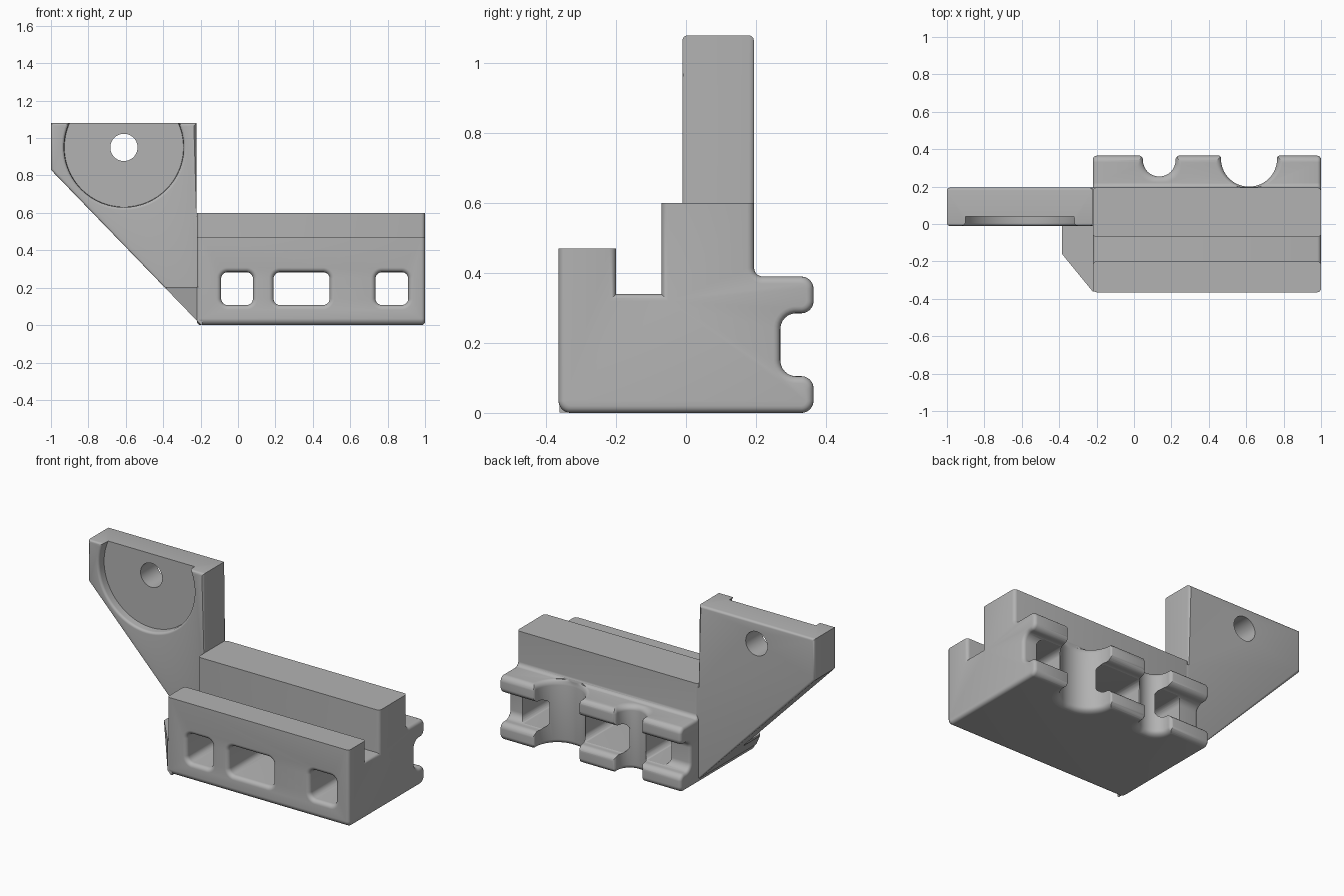
import bpy, bmesh
from math import sin, cos, tan, pi
from mathutils import Vector

cube = bpy.data.objects.get("Cube")
if cube:
    bpy.data.objects.remove(cube, do_unlink=True)

grey = bpy.data.materials.new("plain grey")
grey.use_nodes = True
colour = (0.45, 0.45, 0.45, 1)
grey.diffuse_color = colour
grey.node_tree.nodes["Principled BSDF"].inputs["Base Color"].default_value = colour


def rounded(points, steps=8):
    """2D outline; a third value on a point is its corner radius."""
    out = []
    for i, p in enumerate(points):
        here = Vector(p[:2])
        if len(p) < 3:
            out.append(here)
            continue
        u = (Vector(points[i - 1][:2]) - here).normalized()
        v = (Vector(points[(i + 1) % len(points)][:2]) - here).normalized()
        half, r = u.angle(v) / 2, p[2]
        centre = here + (u + v).normalized() * r / sin(half)
        start, end = (here + w * r / tan(half) - centre for w in (u, v))
        for k in range(steps + 1):
            out.append(centre + start.lerp(end, k / steps).normalized() * r)
    return out


def loft(rings, axis):
    """Solid through (outline, position) pairs stacked along an axis."""
    bm = bmesh.new()
    loops = []
    for outline, at in rings:
        loop = []
        for a, b in outline:
            co = [a, b]
            co.insert(axis, at)
            loop.append(bm.verts.new(co))
        loops.append(loop)
    n = len(loops[0])
    for low, high in zip(loops, loops[1:]):
        for i in range(n):
            j = (i + 1) % n
            bm.faces.new((low[i], low[j], high[j], high[i]))
    bm.faces.new(loops[0])
    bm.faces.new(loops[-1])
    bmesh.ops.recalc_face_normals(bm, faces=bm.faces)
    return bm


def make(name, bm):
    bmesh.ops.recalc_face_normals(bm, faces=bm.faces)
    mesh = bpy.data.meshes.new(name)
    bm.to_mesh(mesh)
    bm.free()
    mesh.materials.append(grey)
    ob = bpy.data.objects.new(name, mesh)
    bpy.context.collection.objects.link(ob)
    return ob


def activate(ob):
    bpy.ops.object.select_all(action="DESELECT")
    ob.select_set(True)
    bpy.context.view_layer.objects.active = ob


def cut(ob, bm):
    cutter = make("cutter", bm)
    cutter.hide_render = True
    activate(ob)
    mod = ob.modifiers.new("cut", "BOOLEAN")
    mod.operation, mod.solver, mod.object = "DIFFERENCE", "EXACT", cutter
    bpy.ops.object.modifier_apply(modifier=mod.name)
    bpy.data.objects.remove(cutter, do_unlink=True)


def smooth(ob):
    activate(ob)
    bpy.ops.object.shade_smooth_by_angle(angle=pi / 6)


def bevel(bm, edges, size):
    bmesh.ops.bevel(bm, geom=edges, offset=size, segments=4, profile=0.5, affect="EDGES")


def flare(r, steps=6):
    """(depth, widening) pairs of a rounded mouth."""
    angles = [pi / 2 * k / steps for k in range(steps + 1)]
    return [(r * (1 - cos(t)), r * (1 - sin(t))) for t in angles]


def circle(x, z, r, n=96):
    return [(x + r * cos(2 * pi * k / n), z + r * sin(2 * pi * k / n)) for k in range(n)]


# Main block: slotted profile with a grooved rear shelf
profile = rounded([
    (-0.365, 0, 0.035), (0.365, 0, 0.035), (0.365, 0.105, 0.035), (0.27, 0.105, 0.045),
    (0.27, 0.285, 0.045), (0.365, 0.285, 0.035), (0.365, 0.39, 0.035), (0.195, 0.39, 0.025),
    (0.195, 0.6), (-0.07, 0.6), (-0.07, 0.34), (-0.2, 0.34), (-0.2, 0.47), (-0.365, 0.47)])
left_end, right_end = -0.22, 1
bm = loft([(profile, left_end), (profile, right_end)], 0)
bevel(bm, [e for e in bm.edges
           if abs(e.verts[0].co.x - e.verts[1].co.x) < 1e-4
           and min(v.co.z for v in e.verts) < 0.45], 0.02)
block = make("slotted_block", bm)

# Windows through the block, with rounded front mouths
for x0, x1 in ((-0.09, 0.08), (0.19, 0.49), (0.735, 0.91)):
    def window(d):
        low, high = 0.107 - d, 0.283 + d
        return rounded([(x0 - d, low, 0.035 + d), (x1 + d, low, 0.035 + d),
                        (x1 + d, high, 0.035 + d), (x0 - d, high, 0.035 + d)])
    mouth = flare(0.025)
    rings = [(window(0.025), -0.4)] + [(window(d), -0.365 + t) for t, d in mouth]
    cut(block, loft(rings + [(window(0), 0.3)], 1))

# Rounded scallops that split the shelf into lugs
for cx, r, floor, lip in ((0.135, 0.087, 0.254, 0.022), (0.615, 0.15, 0.2, 0.013)):
    def scallop(d, lowest=0):
        w, b = r + d, max(floor - d, lowest)
        edge, far, outer = 0.3655, w + 0.05, 0.45
        return rounded([(cx - far, edge), (cx - w, edge, lip), (cx - w, b, r * 0.99),
                        (cx + w, b, r * 0.99), (cx + w, edge, lip), (cx + far, edge),
                        (cx + far, outer), (cx - far, outer)], 14)
    mouth = flare(0.03)
    rings = [(scallop(0.03), -0.03)] + [(scallop(d), t) for t, d in mouth]
    rings += [(scallop(d, 0.198), 0.39 - t) for t, d in reversed(mouth)]
    cut(block, loft(rings + [(scallop(0.03, 0.198), 0.42)], 2))
smooth(block)

# Upright arm with a sloping lower edge
outline = [Vector(p) for p in (
    (-1, 1.08), (-1, 0.83), (-0.2, 0.003), (-0.19, 0.003),
    (-0.19, 0.58), (-0.222, 0.58), (-0.222, 1.08))]
bm = loft([(outline, -0.01), (outline, 0.194)], 1)
bevel(bm, [e for e in bm.edges if abs(e.verts[0].co.y - e.verts[1].co.y) < 1e-4
           and e.calc_length() > 0.05], 0.014)
arm = make("upright_arm", bm)

# Round recess open at the top, and the pivot hole
pivot = (-0.61, 0.95)
rings = [(circle(*pivot, 0.335), -0.03)]
rings += [(circle(*pivot, 0.32 + d), t - 0.01) for t, d in flare(0.015)]
cut(arm, loft(rings + [(circle(*pivot, 0.318), 0.04)], 1))
hole = circle(*pivot, 0.073, 48)
cut(arm, loft([(hole, -0.1), (hole, 0.3)], 1))
smooth(arm)

# Gusset between the arm and the block, trimmed along the slope
plan = [(-0.42, 0.05), (-0.385, 0.05), (-0.385, -0.16), (-0.22, -0.362),
        (-0.19, -0.362), (-0.19, 0.05)][1:]
bm = loft([(plan, 0.001), (plan, 0.205)], 2)
bmesh.ops.bisect_plane(bm, geom=bm.verts[:] + bm.edges[:] + bm.faces[:],
                       plane_co=(-0.2, 0, 0.003), plane_no=(-0.827, 0, -0.8), clear_outer=True)
bmesh.ops.holes_fill(bm, edges=[e for e in bm.edges if e.is_boundary], sides=0)
make("corner_gusset", bm)
